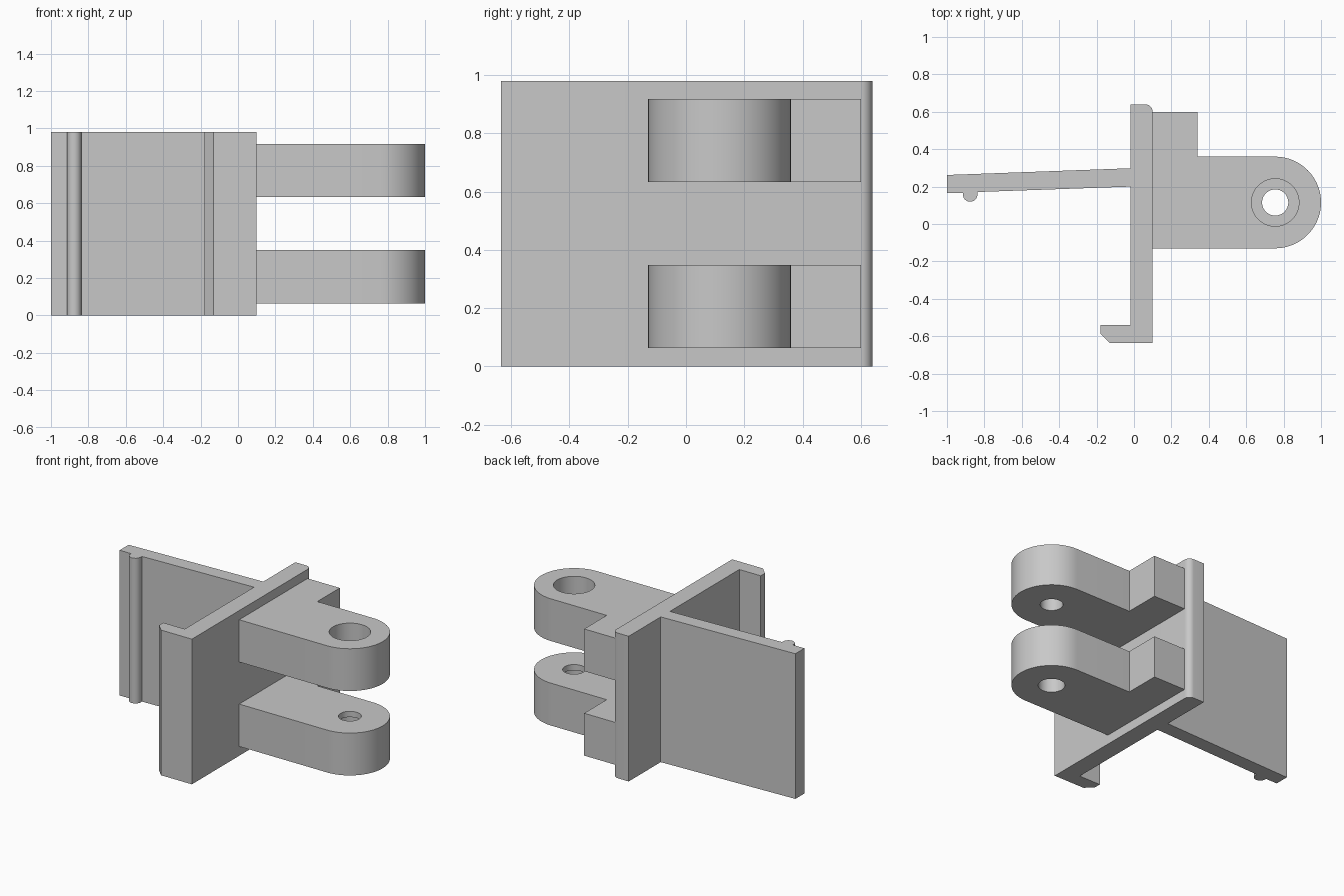
import bpy, bmesh
from math import cos, sin, pi, radians

cube = bpy.data.objects.get("Cube")
if cube:
    bpy.data.objects.remove(cube, do_unlink=True)

GREY = (0.58, 0.58, 0.58, 1.0)
grey = bpy.data.materials.new("plain grey")
grey.use_nodes = True
grey.diffuse_color = GREY
grey.node_tree.nodes["Principled BSDF"].inputs["Base Color"].default_value = GREY


def arc(cx, cy, r, start, end, steps):
    """Points along an arc, angles in degrees."""
    angles = [radians(start + (end - start) * i / steps) for i in range(steps + 1)]
    return [(cx + r * cos(a), cy + r * sin(a)) for a in angles]


def extrude_profile(name, points, z0, z1):
    """Solid made by raising an outline from z0 to z1."""
    bm = bmesh.new()
    base = bm.faces.new([bm.verts.new((x, y, z0)) for x, y in points])
    top = bmesh.ops.extrude_face_region(bm, geom=[base])["geom"]
    bmesh.ops.translate(bm, vec=(0, 0, z1 - z0),
                        verts=[v for v in top if isinstance(v, bmesh.types.BMVert)])
    bmesh.ops.recalc_face_normals(bm, faces=bm.faces)
    mesh = bpy.data.meshes.new(name)
    bm.to_mesh(mesh)
    bm.free()
    mesh.materials.append(grey)
    obj = bpy.data.objects.new(name, mesh)
    bpy.context.collection.objects.link(obj)
    return obj


def activate(obj):
    bpy.ops.object.select_all(action="DESELECT")
    obj.select_set(True)
    bpy.context.view_layer.objects.active = obj


def drill(obj, radius, z0, z1):
    """Cut a vertical round hole at the pin axis."""
    cutter = extrude_profile("hole_cutter", arc(PIN_X, PIN_Y, radius, 0, 352.5, 47), z0, z1)
    cutter.hide_render = True
    mod = obj.modifiers.new("hole", "BOOLEAN")
    mod.operation = "DIFFERENCE"
    mod.solver = "EXACT"
    mod.object = cutter
    activate(obj)
    bpy.ops.object.modifier_apply(modifier=mod.name)
    bpy.data.objects.remove(cutter, do_unlink=True)


def smooth(obj):
    activate(obj)
    bpy.ops.object.shade_smooth_by_angle(angle=radians(30))


# Upright plate with hooked lip, tapered wing and its round bead
bracket_outline = (
    [(-0.13, -0.635), (0.10, -0.635)]
    + arc(0.06, 0.60, 0.04, 0, 90, 8)
    + [(-0.02, 0.64), (-0.02, 0.298), (-1.0, 0.262), (-1.0, 0.166), (-0.915, 0.166)]
    + arc(-0.876, 0.158, 0.039, 180, 360, 16)
    + [(-0.837, 0.171), (-0.02, 0.20), (-0.02, -0.54), (-0.18, -0.54), (-0.18, -0.585)]
)
smooth(extrude_profile("bracket_body", bracket_outline, 0, 0.98))

# Pair of hinge lugs, each with a square shoulder at the back
PIN_X, PIN_Y, LUG_R = 0.755, 0.115, 0.245
lug_outline = (
    [(0.08, PIN_Y - LUG_R)]
    + arc(PIN_X, PIN_Y, LUG_R, -90, 90, 40)
    + [(0.34, PIN_Y + LUG_R), (0.34, 0.60), (0.08, 0.60)]
)
upper_lug = extrude_profile("upper_hinge_lug", lug_outline, 0.633, 0.918)
lower_lug = extrude_profile("lower_hinge_lug", lug_outline, 0.063, 0.349)

# Pin holes: counterbored above, thin lip at the top of the lower one
drill(upper_lug, 0.07, 0.55, 0.85)
drill(upper_lug, 0.127, 0.73, 1.0)
drill(lower_lug, 0.07, 0.2, 0.45)
drill(lower_lug, 0.082, 0.0, 0.31)
smooth(upper_lug)
smooth(lower_lug)
